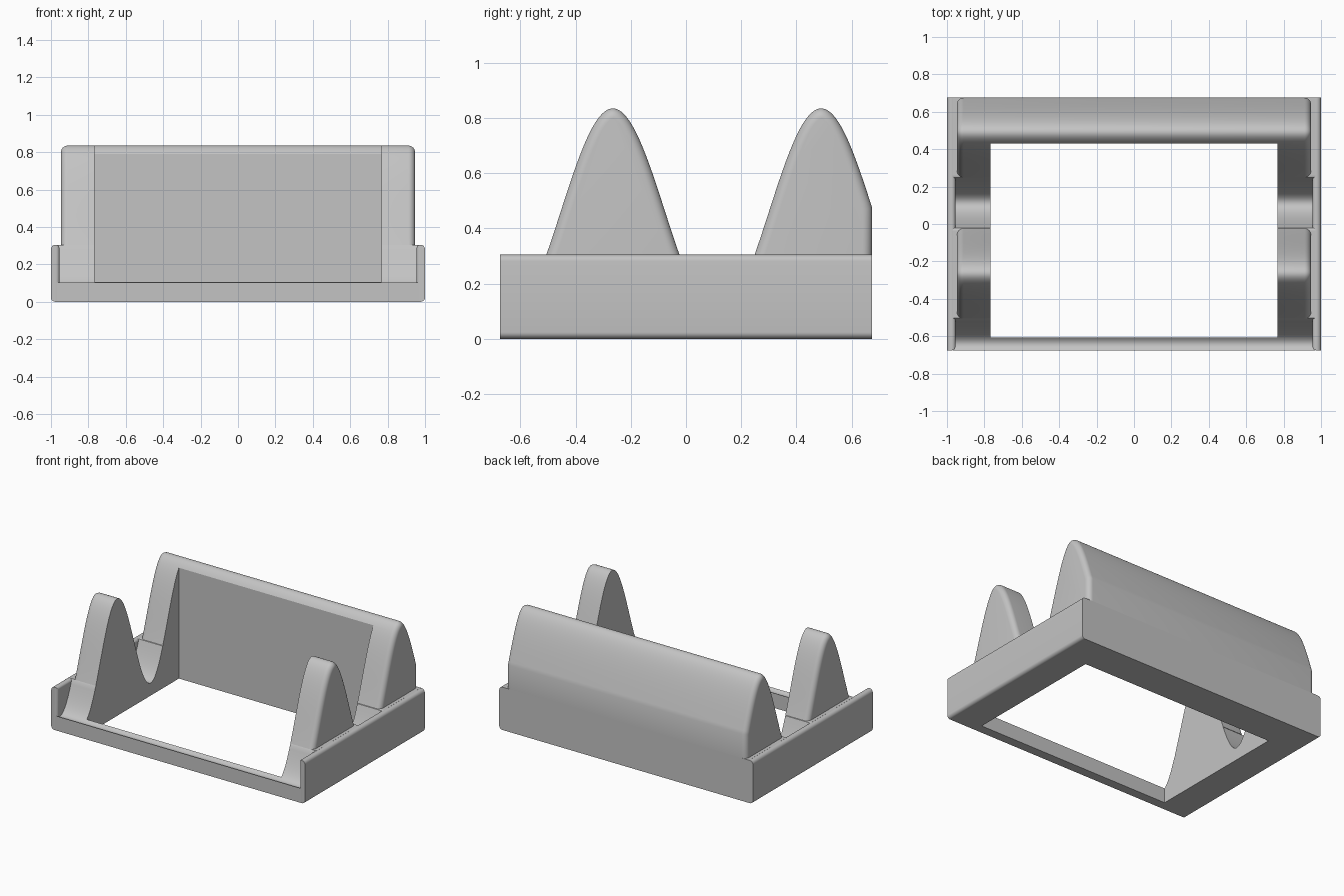
import bpy, bmesh, math
from mathutils import Vector

if "Cube" in bpy.data.objects:
    bpy.data.objects.remove(bpy.data.objects["Cube"], do_unlink=True)

DEPTH, WALL_TOP = 0.675, 0.305      # half depth, end wall height
PEAK_FRONT, PEAK_BACK = -0.265, 0.49
MID, AMP, FILLET = 0.4625, 0.3725, 0.036
PERIOD = PEAK_BACK - PEAK_FRONT

grey = bpy.data.materials.new("light grey")
grey.use_nodes = True
colour = (0.55, 0.55, 0.55, 1)
grey.diffuse_color = colour
grey.node_tree.nodes["Principled BSDF"].inputs["Base Color"].default_value = colour


def wave(y):
    return MID + AMP * math.cos(2 * math.pi * (y - PEAK_FRONT) / PERIOD)


def span(a, b, n):
    return [a + (b - a) * i / n for i in range(n + 1)]


def finish(name, bm):
    bmesh.ops.recalc_face_normals(bm, faces=bm.faces)
    mesh = bpy.data.meshes.new(name)
    bm.to_mesh(mesh)
    bm.free()
    mesh.materials.append(grey)
    ob = bpy.data.objects.new(name, mesh)
    bpy.context.collection.objects.link(ob)
    return ob


def loft(name, sections):
    """Skin (x, profile) sections and cap both ends."""
    bm = bmesh.new()
    rings = [[bm.verts.new((x, y, z)) for y, z in prof] for x, prof in sections]
    for r, s in zip(rings, rings[1:]):
        for i in range(len(r)):
            j = (i + 1) % len(r)
            bm.faces.new((r[i], r[j], s[j], s[i]))
    bm.faces.new(rings[0])
    bm.faces.new(rings[-1])
    return finish(name, bm)


def inset(path, d):
    """Move an open path inward by d with mitred corners."""
    pts = [Vector(p) for p in path]
    normals = [Vector((-(q - p).y, (q - p).x)).normalized() for p, q in zip(pts, pts[1:])]
    out = []
    for i, p in enumerate(pts):
        a, b = normals[max(i - 1, 0)], normals[min(i, len(normals) - 1)]
        out.append(tuple(p - (a + b) * d / (1 + a.dot(b))))
    return out


def box(bm, lo, hi):
    verts = bmesh.ops.create_cube(bm, size=1)["verts"]
    for v in verts:
        v.co = [lo[k] if v.co[k] < 0 else hi[k] for k in range(3)]


# Low wavy base, clipped at the wall height
profile = [(y, min(wave(y), WALL_TOP)) for y in span(-DEPTH, DEPTH, 180)]
profile += [(DEPTH, 0), (-DEPTH, 0)]
base = loft("wavy_base", [(-0.97, profile), (0.97, profile)])


# Tall ridges with rounded ends
def ridge(name, path):
    half = []
    for a in span(0, math.pi / 2, 8):
        x = 0.947 - FILLET * (1 - math.sin(a))
        half.append((x, inset(path, FILLET * (1 - math.cos(a)))))
    return loft(name, [(-x, p) for x, p in reversed(half)] + half)


reach = math.acos((WALL_TOP - MID) / AMP) * PERIOD / (2 * math.pi)
front_path = [(y, wave(y)) for y in span(PEAK_FRONT - reach, PEAK_FRONT + reach, 60)]
back_path = [(y, wave(y)) for y in span(PEAK_BACK - reach, DEPTH, 54)]
back_path.append((DEPTH, WALL_TOP))
front_ridge = ridge("front_ridge", front_path)
back_ridge = ridge("back_ridge", back_path)

# Rectangular opening through the middle
bm = bmesh.new()
box(bm, (-0.767, -0.608, -0.5), (0.767, 0.43, 1.5))
cutter = finish("opening_cutter", bm)
cutter.hide_render = True
for ob in (base, front_ridge, back_ridge):
    mod = ob.modifiers.new("opening", 'BOOLEAN')
    mod.operation = 'DIFFERENCE'
    mod.solver = 'EXACT'
    mod.object = cutter
    bpy.context.view_layer.objects.active = ob
    bpy.ops.object.modifier_apply(modifier=mod.name)
bpy.data.objects.remove(cutter, do_unlink=True)


# End walls with rounded long edges
def end_wall(name, side):
    bm = bmesh.new()
    box(bm, (0.955, -DEPTH, 0), (1, DEPTH, WALL_TOP))
    outer, inner = [], []
    for e in bm.edges:
        mid = (e.verts[0].co + e.verts[1].co) / 2
        if abs(mid.y) < 0.01 and mid.x > 0.98:
            outer.append(e)
        elif mid.x < 0.96 and (mid.z > 0.3 or mid.y < -0.6) and mid.z > 0.1:
            if abs(mid.x - 0.955) < 0.001:
                inner.append(e)
    inner = [e for e in inner if not (abs(e.verts[0].co.x - e.verts[1].co.x) > 0.01)]
    bmesh.ops.bevel(bm, geom=outer, offset=0.024, segments=6, profile=0.5, affect='EDGES')
    inner = [e for e in inner if e.is_valid]
    bmesh.ops.bevel(bm, geom=inner, offset=0.018, segments=5, profile=0.5, affect='EDGES')
    for v in bm.verts:
        v.co.x *= side
    return finish(name, bm)


walls = [end_wall("left_end_wall", 1), end_wall("right_end_wall", -1)]

# Smooth the curves, keep the hard edges
bpy.ops.object.select_all(action='DESELECT')
for ob in [base, front_ridge, back_ridge] + walls:
    ob.select_set(True)
bpy.context.view_layer.objects.active = base
bpy.ops.object.shade_smooth_by_angle(angle=math.radians(30))
